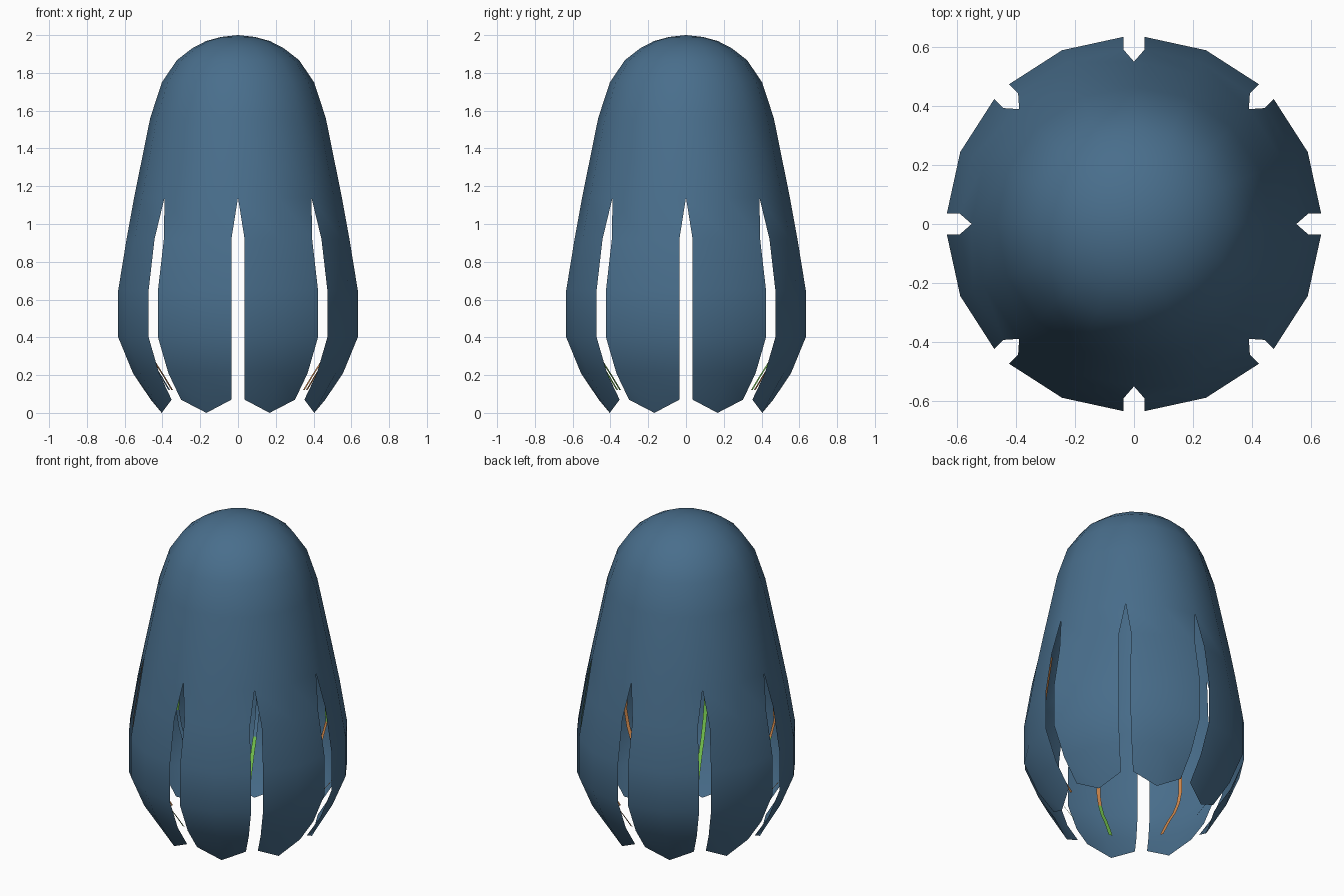
import bpy, bmesh, math
from mathutils import Vector

if "Cube" in bpy.data.objects:
    bpy.data.objects.remove(bpy.data.objects["Cube"])


def material(name, rgb):
    m = bpy.data.materials.new(name)
    m.diffuse_color = (*rgb, 1)
    m.use_nodes = True
    m.node_tree.nodes["Principled BSDF"].inputs["Base Color"].default_value = m.diffuse_color
    return m


BLUE = material("steel blue", (0.066, 0.156, 0.262))
GREEN = material("leaf green", (0.16, 0.50, 0.07))
ORANGE = material("soft orange", (0.64, 0.25, 0.075))

LOBES = 8
SLIT = 0.035  # half width of each slit
DOME = [(0.09, 1.99), (0.168, 1.969), (0.24, 1.932), (0.323, 1.868),
        (0.403, 1.75), (0.465, 1.56), (0.55, 1.14)]
LOBE = [(0.59, 0.92), (0.634, 0.65), (0.634, 0.40), (0.556, 0.21), (0.462, 0.07)]
TIP = (0.437, 0.0)


def point(r, angle, z, side=0.0):
    """Radial point, shifted sideways along the tangent."""
    c, s = math.cos(angle), math.sin(angle)
    return Vector((r * c - side * s, r * s + side * c, z))


def make_object(name, bm, mats):
    mesh = bpy.data.meshes.new(name)
    bm.to_mesh(mesh)
    bm.free()
    ob = bpy.data.objects.new(name, mesh)
    bpy.context.collection.objects.link(ob)
    for m in mats:
        mesh.materials.append(m)
    for p in mesh.polygons:
        p.use_smooth = True
    return ob


# Bell: closed dome above, eight hanging lobes below
bm = bmesh.new()
n = LOBES * 2
step = 2 * math.pi / n
apex = bm.verts.new((0, 0, 2))
rings = [[bm.verts.new(point(r, i * step, z)) for i in range(n)] for r, z in DOME]
for i in range(n):
    j = (i + 1) % n
    bm.faces.new((apex, rings[0][i], rings[0][j]))
    for a, b in zip(rings, rings[1:]):
        bm.faces.new((a[i], b[i], b[j], a[j]))
for k in range(LOBES):
    i = 2 * k
    top = [rings[-1][i], rings[-1][i + 1], rings[-1][(i + 2) % n]]
    for row, (r, z) in enumerate(LOBE):
        mid_r, mid_z = TIP if row == len(LOBE) - 1 else (r + 0.003, z)
        low = [bm.verts.new(point(r, i * step, z, SLIT)),
               bm.verts.new(point(mid_r, (i + 1) * step, mid_z)),
               bm.verts.new(point(r, (i + 2) * step, z, -SLIT))]
        for a in (0, 1):
            bm.faces.new((top[a], low[a], low[a + 1], top[a + 1]))
        top = low
make_object("bell", bm, [BLUE])

# Thin ribbons down the inside of each lobe, in bands: (lowest height, colour)
PATH = [(0.525, 1.23), (0.57, 0.94), (0.615, 0.65), (0.618, 0.52), (0.59, 0.43),
        (0.54, 0.34), (0.485, 0.27), (0.43, 0.19), (0.385, 0.12)]
B, G, O = 0, 1, 2
BANDS = [
    [(0.5, G), (0.0, O)],
    [(0.5, G), (0.0, O)],
    [(0.34, B), (0.0, G)],
    [(0.5, G), (0.0, B)],
    [(0.0, O)],
    [(0.43, O), (0.0, G)],
    [(0.64, O), (0.0, G)],
    [(0.0, O)],
]
SHIFT, HALF = 0.02, 0.011
bm = bmesh.new()
for k in range(LOBES):
    angle = (2 * k + 1) * step
    rows = [[bm.verts.new(point(r, angle, z, SHIFT + s)) for s in (-HALF, HALF)]
            for r, z in PATH]
    for a, b in zip(rows, rows[1:]):
        f = bm.faces.new((a[0], b[0], b[1], a[1]))
        mid = f.calc_center_median().z
        f.material_index = next(c for low, c in BANDS[k] if mid > low)
make_object("inner_ribbons", bm, [BLUE, GREEN, ORANGE])
